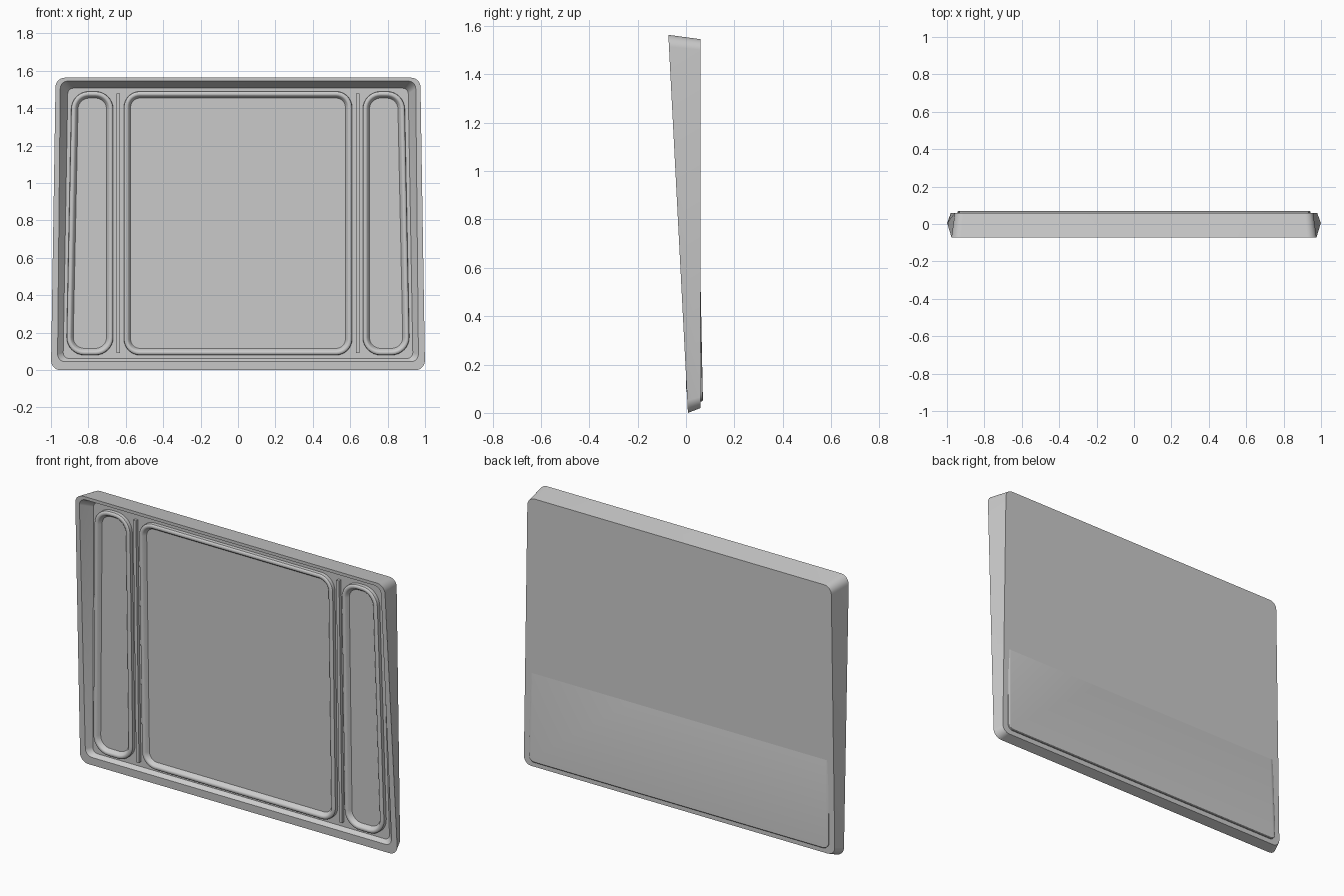
import bpy, math
from mathutils import Vector

if "Cube" in bpy.data.objects:
    bpy.data.objects.remove(bpy.data.objects["Cube"])


def plane(y0, slope):
    return lambda z: y0 - slope * z


def fillet(corners, r, n=8):
    """Rounded outline in x,z from a convex quad."""
    pts, k = [], len(corners)
    for i in range(k):
        p = Vector(corners[i])
        a = (Vector(corners[i - 1]) - p).normalized()
        b = (Vector(corners[(i + 1) % k]) - p).normalized()
        half = a.angle(b) / 2
        centre = p + (a + b).normalized() * (r / math.sin(half))
        s = p + a * (r / math.tan(half)) - centre
        e = p + b * (r / math.tan(half)) - centre
        w = s.angle(e)
        for j in range(n + 1):
            t = j / n
            pts.append(centre + (s * math.sin((1 - t) * w) + e * math.sin(t * w)) / math.sin(w))
    return pts


def loop(xl0, xr0, xl1, xr1, z0, z1, r, yf):
    """Rounded trapezoid laid on a leaning plane (0 = bottom, 1 = top)."""
    outline = fillet([(xl0, z0), (xr0, z0), (xr1, z1), (xl1, z1)], r)
    return [(p.x, yf(p.y), p.y) for p in outline]


def sym(w0, w1, z0, z1, r, yf):
    return loop(-w0, w0, -w1, w1, z0, z1, r, yf)


def loft(name, loops, caps=(True, True), dish=False):
    n = len(loops[0])
    verts = [v for l in loops for v in l]
    faces = []
    for i in range(len(loops) - 1):
        a, b = i * n, (i + 1) * n
        faces += [(a + j, a + (j + 1) % n, b + (j + 1) % n, b + j) for j in range(n)]
    if caps[0]:
        faces.append(tuple(reversed(range(n))))
    if caps[1]:
        faces.append(tuple(range(len(verts) - n, len(verts))))
    me = bpy.data.meshes.new(name)
    me.from_pydata(verts, [], faces)
    ob = bpy.data.objects.new(name, me)
    bpy.context.collection.objects.link(ob)
    for o in bpy.context.selected_objects:
        o.select_set(False)
    bpy.context.view_layer.objects.active = ob
    ob.select_set(True)
    bpy.ops.object.mode_set(mode='EDIT')
    bpy.ops.mesh.select_all(action='SELECT')
    bpy.ops.mesh.normals_make_consistent(inside=False)
    bpy.ops.object.mode_set(mode='OBJECT')
    # open dish: make its floor face the front
    if dish and me.polygons[-1].normal.y > 0:
        me.flip_normals()
    bpy.ops.object.shade_smooth_by_angle(angle=math.radians(35))
    return ob


front = plane(0.008, 0.0518)
back = plane(0.06, 0.0)
plate = plane(0.030, 0.02)

# Tray: closed back, outer wall, front edge, sloping inner wall and plate
loft("outer_tray", [
    sym(0.98, 0.957, 0.02, 1.545, 0.045, back),
    sym(1.0, 0.975, 0.0, 1.563, 0.05, front),
    sym(0.965, 0.950, 0.045, 1.545, 0.04, front),
    sym(0.935, 0.910, 0.062, 1.507, 0.03, plate),
])

# Leaning panel that breaks through the lower back
loft("back_panel", [
    sym(0.945, 0.920, 0.048, 1.50, 0.035, plane(0.050, 0.02)),
    sym(0.945, 0.920, 0.048, 1.50, 0.035, plane(0.068, 0.02)),
    sym(0.940, 0.915, 0.052, 1.495, 0.03, plane(0.071, 0.02)),
])


# Raised rims with sunken windows: (inset, depth) profile
PROFILE = [(0, 0.032), (0.001, 0.010), (0.005, 0.005), (0.011, 0.003),
           (0.018, 0.003), (0.024, 0.007), (0.030, 0.018), (0.036, 0.026)]


def window(name, xl0, xr0, xl1, xr1, z0, z1, r):
    loft(name, [loop(xl0 + d, xr0 - d, xl1 + d, xr1 - d, z0 + d, z1 - d,
                     r - d, plane(y, 0.02)) for d, y in PROFILE],
         caps=(False, True), dish=True)


window("centre_window", -0.61, 0.61, -0.61, 0.61, 0.08, 1.49, 0.085)
window("left_window", -0.918, -0.667, -0.89, -0.667, 0.08, 1.49, 0.095)
window("right_window", 0.667, 0.918, 0.667, 0.89, 0.08, 1.49, 0.095)

# Thin ribs between the windows
for side, x in (("left", -0.64), ("right", 0.64)):
    loft(side + "_rib", [loop(x - 0.009, x + 0.009, x - 0.009, x + 0.009, 0.09, 1.48, 0.002, f)
                         for f in (plane(0.034, 0.02), plane(0.012, 0.02))])
